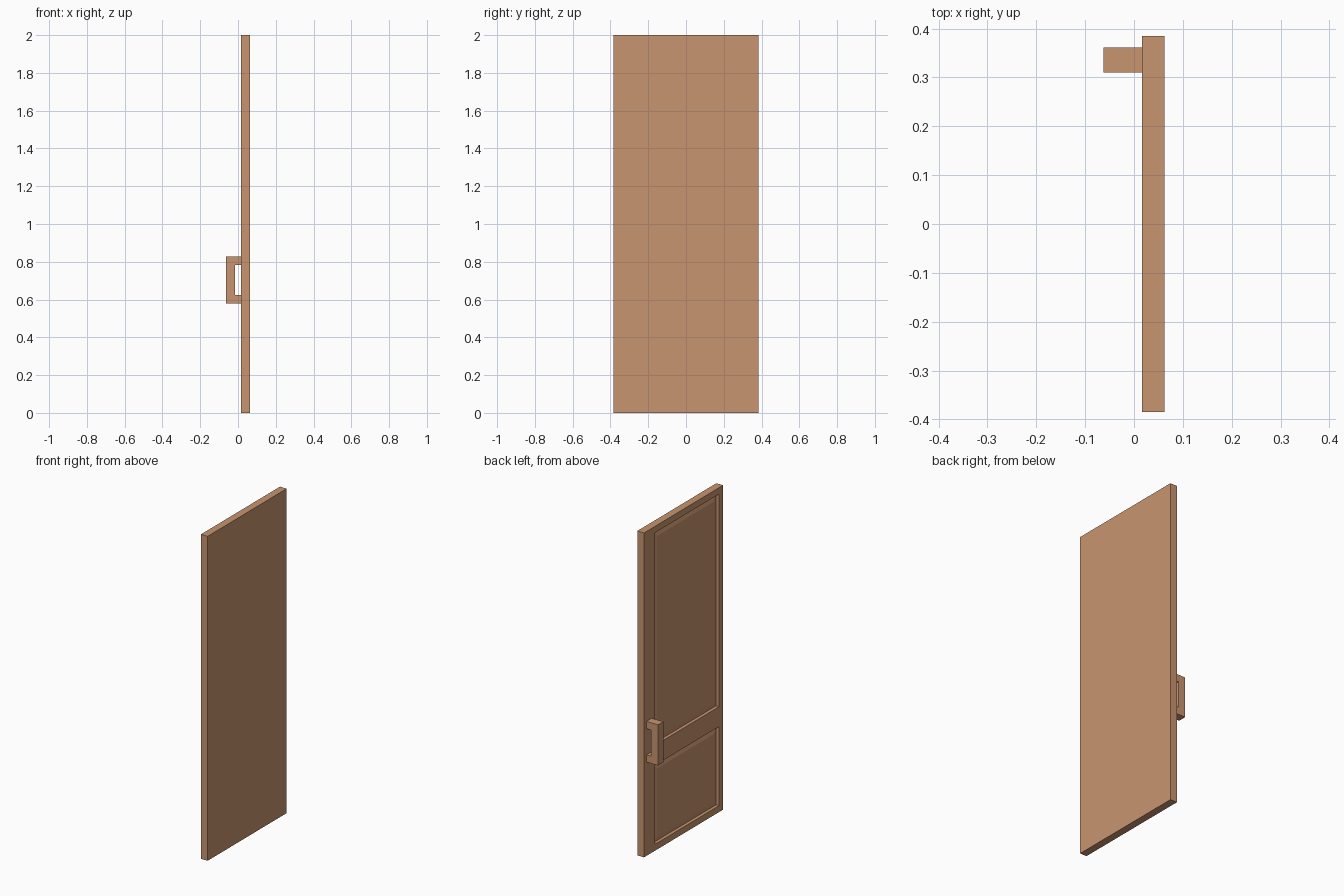
import bpy, bmesh
from mathutils import Vector

if "Cube" in bpy.data.objects:
    bpy.data.objects.remove(bpy.data.objects["Cube"])

FRONT, BACK = 0.0165, 0.0625   # panelled face and plain face of the slab (x)

mat = bpy.data.materials.new("wood")
mat.diffuse_color = (0.58, 0.30, 0.16, 1)
mat.use_nodes = True
mat.node_tree.nodes["Principled BSDF"].inputs["Base Color"].default_value = mat.diffuse_color


def finish(name, bm):
    bmesh.ops.recalc_face_normals(bm, faces=bm.faces[:])
    me = bpy.data.meshes.new(name)
    bm.to_mesh(me)
    bm.free()
    me.materials.append(mat)
    ob = bpy.data.objects.new(name, me)
    bpy.context.collection.objects.link(ob)
    return ob


# Door slab: grid of stiles, rails and two panel cells on the -x face
ys = [-0.385, -0.345, 0.278, 0.385]
zs = [0, 0.04, 0.527, 0.65, 1.96, 2]
bm = bmesh.new()
grid = [[bm.verts.new((FRONT, y, z)) for z in zs] for y in ys]
panels = []
for i in range(len(ys) - 1):
    for j in range(len(zs) - 1):
        f = bm.faces.new((grid[i][j], grid[i][j + 1],
                          grid[i + 1][j + 1], grid[i + 1][j]))
        if i == 1 and j in (1, 3):
            panels.append(f)

# Slab thickness and plain back
rim = [e for e in bm.edges if e.is_boundary]
new = bmesh.ops.extrude_edge_only(bm, edges=rim)["geom"]
for v in new:
    if isinstance(v, bmesh.types.BMVert):
        v.co.x = BACK
bmesh.ops.contextual_create(bm, geom=[e for e in new if isinstance(e, bmesh.types.BMEdge)])
bmesh.ops.recalc_face_normals(bm, faces=bm.faces[:])

# Sunken panels with a gently raised, bevelled field
floors = bmesh.ops.extrude_discrete_faces(bm, faces=panels)["faces"]
for f in floors:
    bmesh.ops.translate(bm, verts=f.verts[:], vec=Vector((0.02, 0, 0)))
bmesh.ops.inset_individual(bm, faces=floors, thickness=0.05, depth=0.01)
finish("door_slab", bm)

# Pull handle: C profile extruded across y
profile = [(FRONT, 0.578), (-0.0625, 0.578), (-0.0625, 0.829), (FRONT, 0.829),
           (FRONT, 0.784), (-0.0155, 0.784), (-0.0155, 0.623), (FRONT, 0.623)]
bm = bmesh.new()
face = bm.faces.new([bm.verts.new((x, 0.31, z)) for x, z in profile])
ext = bmesh.ops.extrude_face_region(bm, geom=[face])["geom"]
bmesh.ops.translate(bm, verts=[v for v in ext if isinstance(v, bmesh.types.BMVert)],
                    vec=Vector((0, 0.051, 0)))
finish("pull_handle", bm)
